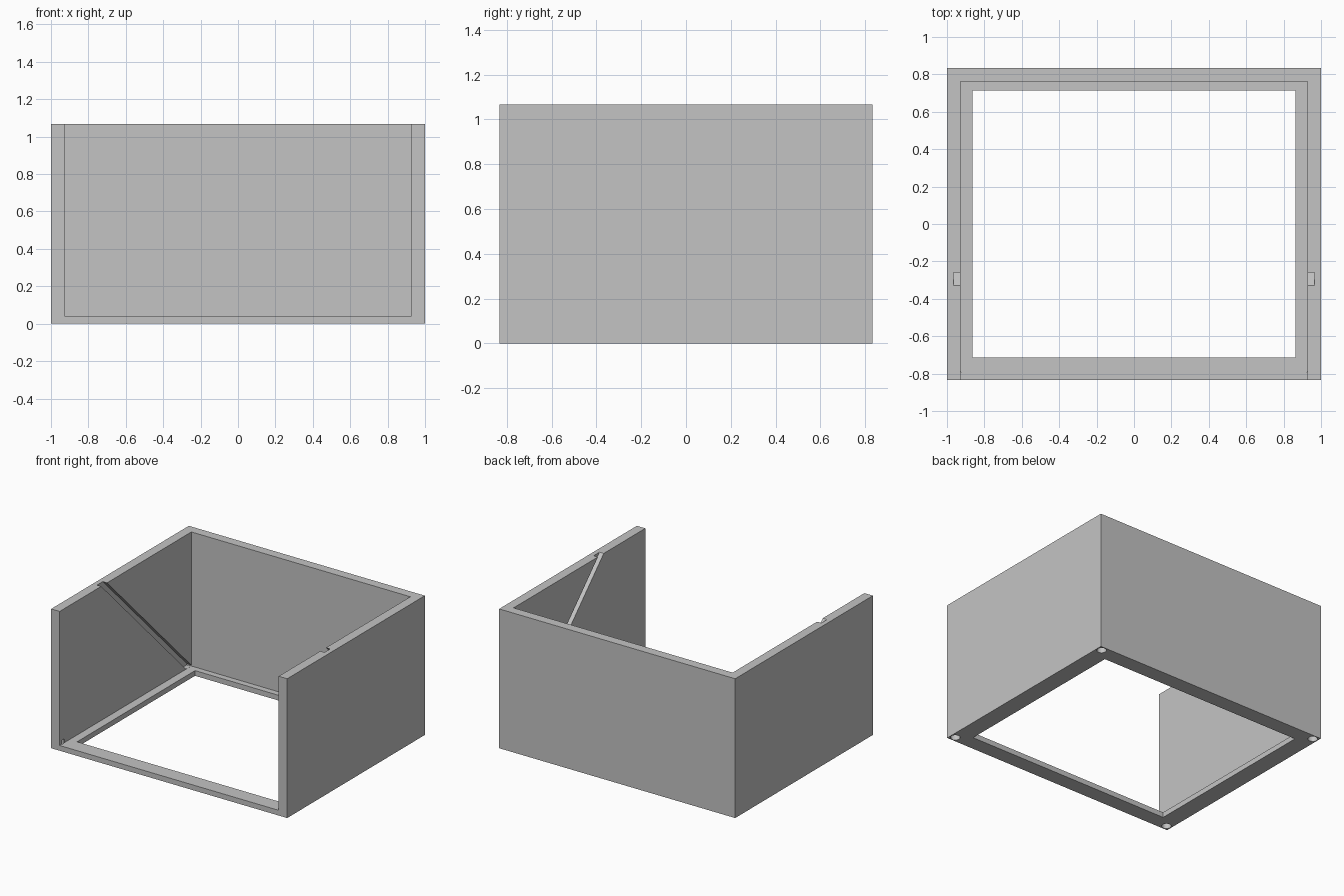
import bpy, bmesh
from mathutils import Matrix

cube = bpy.data.objects.get("Cube")
if cube:
    bpy.data.objects.remove(cube, do_unlink=True)

W, D, H = 1.0, 0.833, 1.067      # half width, half depth, height
WALL, FLOOR = 0.072, 0.04        # wall and floor thickness

grey = bpy.data.materials.new("light_grey")
grey.use_nodes = True
grey.diffuse_color = (0.55, 0.55, 0.55, 1)
grey.node_tree.nodes["Principled BSDF"].inputs["Base Color"].default_value = (0.55, 0.55, 0.55, 1)


def add_object(name, bm):
    bmesh.ops.recalc_face_normals(bm, faces=bm.faces)
    mesh = bpy.data.meshes.new(name)
    bm.to_mesh(mesh)
    bm.free()
    mesh.materials.append(grey)
    obj = bpy.data.objects.new(name, mesh)
    bpy.context.collection.objects.link(obj)
    return obj


def box(name, lo, hi):
    bm = bmesh.new()
    size = [b - a for a, b in zip(lo, hi)]
    mid = [(a + b) / 2 for a, b in zip(lo, hi)]
    bmesh.ops.create_cube(bm, size=1, matrix=Matrix.Translation(mid) @ Matrix.Diagonal((*size, 1)))
    return add_object(name, bm)


def prism(name, profile, x0, x1):
    """Extrude a (y, z) outline along x."""
    bm = bmesh.new()
    face = bm.faces.new([bm.verts.new((x0, y, z)) for y, z in profile])
    ext = bmesh.ops.extrude_face_region(bm, geom=[face])
    verts = [g for g in ext["geom"] if isinstance(g, bmesh.types.BMVert)]
    bmesh.ops.translate(bm, verts=verts, vec=(x1 - x0, 0, 0))
    return add_object(name, bm)


def cylinder(name, x, y, z, radius, depth):
    bm = bmesh.new()
    bmesh.ops.create_cone(bm, cap_ends=True, segments=24, radius1=radius, radius2=radius,
                          depth=depth, matrix=Matrix.Translation((x, y, z)))
    return add_object(name, bm)


def cut(target, cutter):
    mod = target.modifiers.new("cut", "BOOLEAN")
    mod.operation = "DIFFERENCE"
    mod.solver = "EXACT"
    mod.object = cutter
    bpy.context.view_layer.objects.active = target
    bpy.ops.object.modifier_apply(modifier=mod.name)
    bpy.data.objects.remove(cutter, do_unlink=True)


# Solid block, hollowed with the top and front left open
housing = box("housing", (-W, -D, 0), (W, D, H))
cut(housing, box("interior_cutter", (-W + WALL, -D - 0.2, FLOOR), (W - WALL, D - WALL, H + 0.2)))

# Window through the floor
cut(housing, box("floor_cutter", (-0.864, -0.714, -0.1), (0.864, 0.714, 0.1)))

# Diagonal slots on the inside of the side walls, running down to the back
back, low, top = D - WALL - 0.001, FLOOR + 0.001, H + 0.05
front_y, rear_y = -0.33, -0.26
slot = [(front_y - 0.05, top), (rear_y - 0.05, top), (back, H + rear_y - back),
        (back, low), (front_y + H - low, low)]
for side in (-1, 1):
    cut(housing, prism("slot_cutter", slot, side * (W - 0.036), side * (W - WALL - 0.01)))

# Blind round holes under the four corners
for sx in (-1, 1):
    for sy in (-1, 1):
        cut(housing, cylinder("hole_cutter", sx * (W - 0.04), sy * (D - 0.04), 0, 0.034, 0.14))

for poly in housing.data.polygons:
    poly.use_smooth = False
